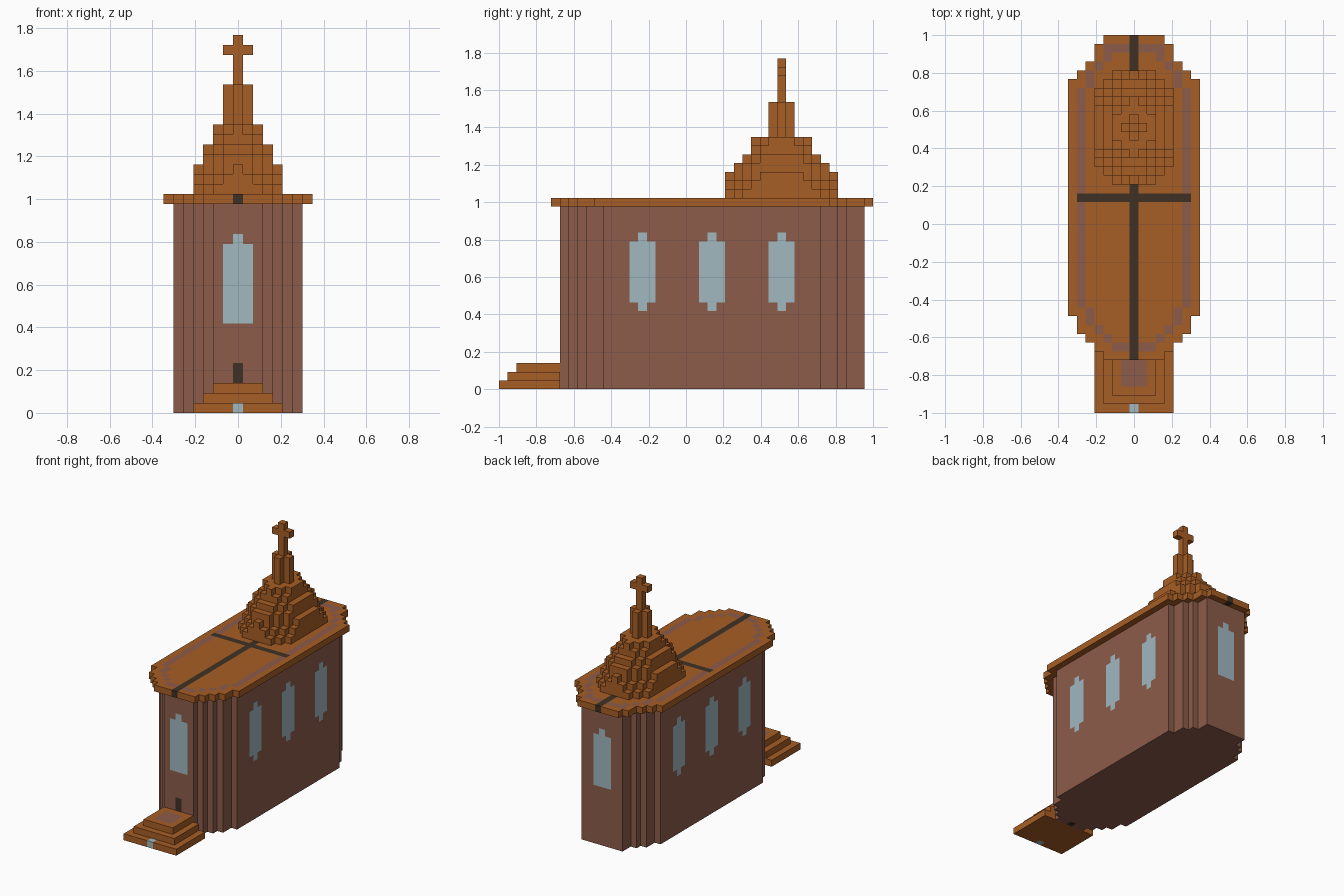
import bpy, bmesh
from mathutils import Vector

cube = bpy.data.objects.get("Cube")
if cube:
    bpy.data.objects.remove(cube, do_unlink=True)

U = 2 / 43          # size of one block
ORANGE, WALL, GLASS, DARK = range(4)


def make_material(name, rgb):
    mat = bpy.data.materials.new(name)
    mat.use_nodes = True
    mat.diffuse_color = (*rgb, 1)
    mat.node_tree.nodes["Principled BSDF"].inputs["Base Color"].default_value = (*rgb, 1)
    return mat


MATERIALS = [
    make_material("orange_brown", (0.39, 0.112, 0.018)),
    make_material("wall_brown", (0.266, 0.107, 0.069)),
    make_material("pale_blue_glass", (0.352, 0.479, 0.527)),
    make_material("dark_wood", (0.05, 0.031, 0.018)),
]

blocks = {}         # (x, y, z) -> (part name, material)


def fill(part, mat, half, ys, zs):
    """Fill a centred run of blocks, x from -half to half."""
    for x in range(-half, half + 1):
        for y in ys:
            for z in zs:
                blocks[x, y, z] = (part, mat)


def paint(mat, xs, ys, zs):
    """Recolour blocks that already exist."""
    for x in xs:
        for y in ys:
            for z in zs:
                if (x, y, z) in blocks:
                    blocks[x, y, z] = (blocks[x, y, z][0], mat)


def tapered_rows(first, last, front, back, full):
    """Half width of each row, with stepped front and back ends."""
    rows = {y: full for y in range(first, last + 1)}
    rows.update({first + i: h for i, h in enumerate(front)})
    rows.update({last - i: h for i, h in enumerate(back)})
    return rows


# Entrance steps
for i in range(3):
    fill("entrance_steps", ORANGE, 4 - i, range(i, 7), [i])
paint(WALL, range(-1, 2), range(3, 6), [2])
paint(GLASS, [0], [0], [0])

# Hall walls and roof slab
hall = tapered_rows(7, 41, [2, 3, 4, 5, 5], [3, 3, 4, 5, 5], 6)
roof = tapered_rows(6, 42, [3, 4, 5, 6, 6], [3, 4, 4, 5, 6], 7)
for y, half in hall.items():
    fill("hall", WALL, half, [y], range(21))
for y, half in roof.items():
    fill("roof", ORANGE, half, [y], [21])

# Ring on the roof along the wall line, then the dark roof cross
for y, half in hall.items():
    for x in range(-half, half + 1):
        if abs(x) == half or abs(x) > min(hall.get(y - 1, -1), hall.get(y + 1, -1)):
            paint(WALL, [x], [y], [21])
paint(DARK, [0], range(6, 43), [21])
paint(DARK, range(-6, 7), [24], [21])

# Windows and door
for y in (7, 41):
    paint(GLASS, range(-1, 2), [y], range(9, 17))
    paint(GLASS, [0], [y], [17])
for y in (16, 24, 32):
    paint(GLASS, (-6, 6), range(y - 1, y + 2), range(10, 17))
    paint(GLASS, (-6, 6), [y], (9, 17))
paint(DARK, [0], [7], range(5))

# Spire tiers: bottom, height, half width, half depth, corner steps
TIERS = [(22, 1, 4, 6, 2), (23, 1, 4, 6, 3), (24, 1, 4, 6, 4),
         (25, 1, 3, 5, 2), (26, 1, 3, 4, 2),
         (27, 1, 2, 3, 1), (28, 1, 2, 3, 2), (29, 4, 1, 1, 1)]
for z, height, half, depth, cut in TIERS:
    for dy in range(-depth, depth + 1):
        inset = max(0, cut - (depth - abs(dy)))
        fill("spire", ORANGE, half - inset, [32 + dy], range(z, z + height))

# Cross on top
fill("spire_cross", ORANGE, 0, [32], range(33, 38))
fill("spire_cross", ORANGE, 1, [32], [36])


def build(part):
    """Mesh the outer faces of one part and merge the flat areas."""
    bm = bmesh.new()
    for cell, (name, mat) in blocks.items():
        if name != part:
            continue
        for axis in range(3):
            for sign in (-1, 1):
                step = Vector((0, 0, 0))
                step[axis] = sign
                if tuple(int(c + s) for c, s in zip(cell, step)) in blocks:
                    continue
                a, b = Vector((0, 0, 0)), Vector((0, 0, 0))
                a[(axis + 1) % 3] = b[(axis + 2) % 3] = 0.5
                if sign < 0:
                    a, b = b, a
                mid = Vector(cell) + step / 2
                corners = (mid - a - b, mid + a - b, mid + a + b, mid - a + b)
                face = bm.faces.new([
                    bm.verts.new((p.x * U, (p.y + 0.5) * U - 1, (p.z + 0.5) * U))
                    for p in corners])
                face.material_index = mat
    bmesh.ops.remove_doubles(bm, verts=bm.verts[:], dist=U / 100)
    bmesh.ops.dissolve_limit(bm, angle_limit=0.01, verts=bm.verts[:],
                             edges=bm.edges[:], delimit={'MATERIAL'})
    mesh = bpy.data.meshes.new(part)
    bm.to_mesh(mesh)
    bm.free()
    for mat in MATERIALS:
        mesh.materials.append(mat)
    bpy.context.collection.objects.link(bpy.data.objects.new(part, mesh))


for part in ("entrance_steps", "hall", "roof", "spire", "spire_cross"):
    build(part)
